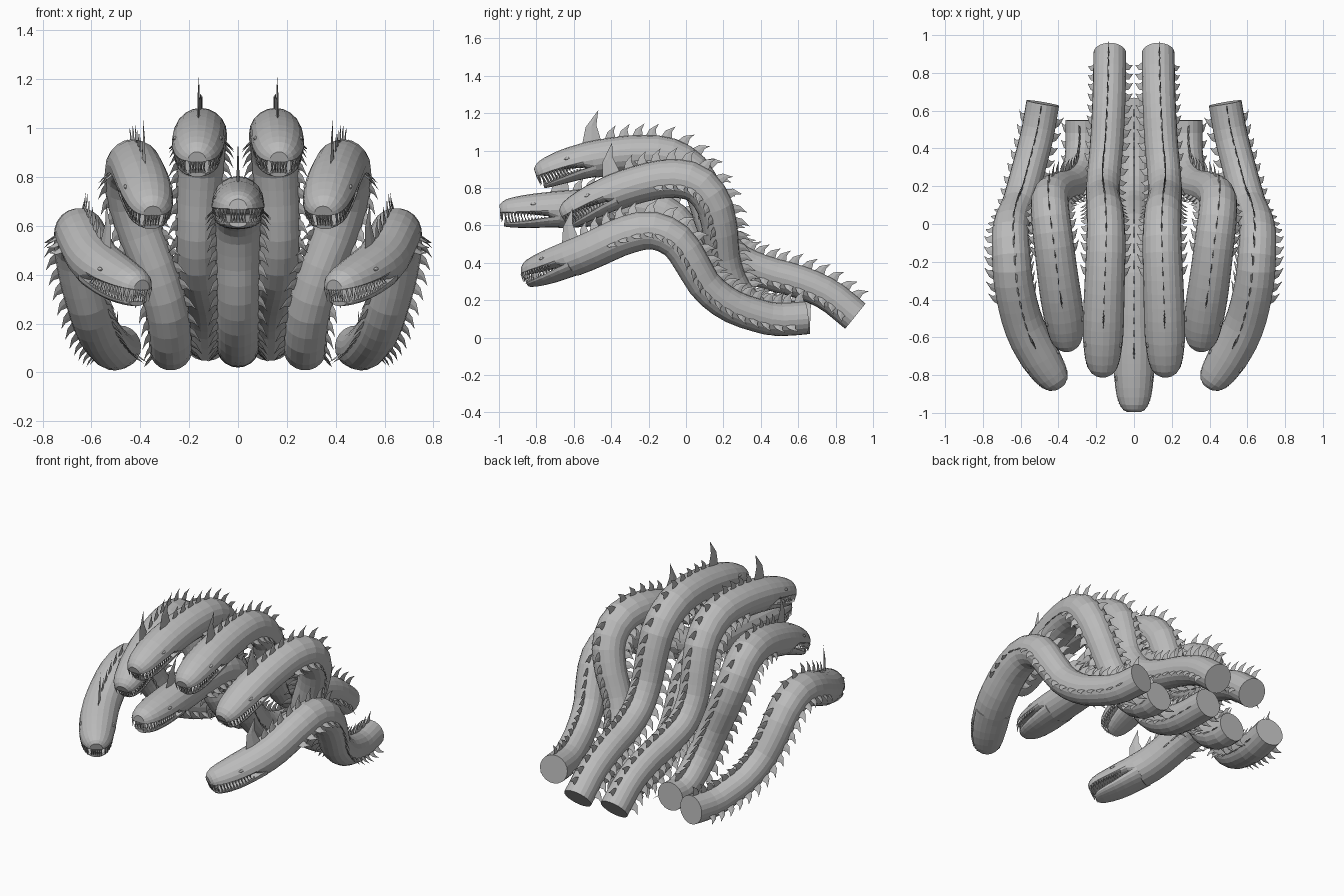
import bpy, bmesh, math
from mathutils import Vector, Matrix

cube = bpy.data.objects.get("Cube")
if cube:
    bpy.data.objects.remove(cube, do_unlink=True)

grey = bpy.data.materials.new("stone grey")
grey.use_nodes = True
grey.diffuse_color = (0.5, 0.5, 0.5, 1)
grey.node_tree.nodes["Principled BSDF"].inputs["Base Color"].default_value = (0.5, 0.5, 0.5, 1)

SIDES = 20


def finish(bm, name):
    bmesh.ops.recalc_face_normals(bm, faces=bm.faces)
    mesh = bpy.data.meshes.new(name)
    bm.to_mesh(mesh)
    bm.free()
    mesh.materials.append(grey)
    obj = bpy.data.objects.new(name, mesh)
    bpy.context.collection.objects.link(obj)
    return obj


def lookup(table, s):
    """Straight-line interpolation of a (distance, value) table."""
    for (a, va), (b, vb) in zip(table, table[1:]):
        if s <= b:
            return va + (vb - va) * max(0, s - a) / (b - a)
    return table[-1][1]


class Path:
    """Smooth path from snout to neck end, with a side and up vector everywhere."""

    def __init__(self, points):
        p = [Vector(q) for q in points]
        p = [2 * p[0] - p[1]] + p + [2 * p[-1] - p[-2]]
        self.pts = []
        for a, b, c, d in zip(p, p[1:], p[2:], p[3:]):
            for i in range(12):
                t = i / 12
                self.pts.append(0.5 * (2 * b + (c - a) * t + (2 * a - 5 * b + 4 * c - d) * t * t
                                       + (3 * b - a - 3 * c + d) * t ** 3))
        self.pts.append(p[-2])
        self.dist, self.frames = [0], []
        up = Vector((0, 0, 1))
        for i, q in enumerate(self.pts):
            if i:
                self.dist.append(self.dist[-1] + (q - self.pts[i - 1]).length)
            t = (self.pts[min(i + 1, len(self.pts) - 1)] - self.pts[max(i - 1, 0)]).normalized()
            up = (up - t * up.dot(t)).normalized()
            self.frames.append((t, t.cross(up), up))
        self.length = self.dist[-1]

    def frame(self, s):
        i = 0
        while i < len(self.dist) - 2 and self.dist[i + 1] < s:
            i += 1
        f = (s - self.dist[i]) / (self.dist[i + 1] - self.dist[i])
        pos = self.pts[i].lerp(self.pts[i + 1], f)
        t, side, up = (a.lerp(b, f).normalized() for a, b in zip(self.frames[i], self.frames[i + 1]))
        return pos, t, side, up


# Half width, height above and depth below the centre line, by distance from the snout
WIDTH = [(0, .038), (.015, .06), (.05, .083), (.1, .095), (.2, .107), (.3, .109), (.7, .104), (1.2, .09), (2, .087)]
TOP = [(0, .04), (.015, .056), (.04, .07), (.1, .084), (.2, .095), (.3, .1), (.7, .104), (1.2, .09), (2, .087)]
LIP = [(0, .004), (.13, .01), (.26, .032), (.31, .098), (.7, .104), (1.2, .09), (2, .087)]
JAW_TOP = [(0, -.06), (.13, -.053), (.3, -.034)]
JAW_DEPTH = [(0, .012), (.05, .025), (.2, .045), (.32, .06)]


def jaw_width(s):
    return lookup(WIDTH, max(0, s - .02)) * .94


def sweep(path, stations, section, name):
    """Loft half-ellipse sections: section(s) gives width, top, bottom, centre."""
    bm = bmesh.new()
    rings = []
    for s in stations:
        pos, t, side, up = path.frame(s)
        w, top, bottom, mid = section(s)
        ring = []
        for k in range(SIDES):
            a = math.tau * k / SIDES
            v = math.sin(a)
            ring.append(bm.verts.new(pos + side * w * math.cos(a) + up * (mid + v * (top if v > 0 else bottom))))
        rings.append(ring)
    for r, q in zip(rings, rings[1:]):
        for k in range(SIDES):
            j = (k + 1) % SIDES
            bm.faces.new((r[k], r[j], q[j], q[k]))
    bm.faces.new(rings[0])
    bm.faces.new(rings[-1])
    return finish(bm, name)


def add_fin(bm, base, along, out, length, height):
    """Thin curved fin leaning toward the tail."""
    across = along.cross(out) * length * .06
    base = base - out * .012
    mid = base + out * (height * .5 + .012)
    front, back = base - along * length / 2, base + along * length / 2
    low = [bm.verts.new(v) for v in (front, base + across, back, base - across)]
    m = mid + along * length * .15
    high = [bm.verts.new(v) for v in (m - along * length * .3, m + across * .7, m + along * length * .26, m - across * .7)]
    tip = bm.verts.new(base + out * (height + .012) + along * length * .65)
    for k in range(4):
        j = (k + 1) % 4
        bm.faces.new((low[k], low[j], high[j], high[k]))
        bm.faces.new((high[k], high[j], tip))


def add_tooth(bm, base, point, along, side):
    ring = [bm.verts.new(base + d * .007) for d in (along, side, -along, -side)]
    tip = bm.verts.new(point)
    for k in range(4):
        bm.faces.new((ring[k], ring[(k + 1) % 4], tip))


def build_serpent(points, name):
    path = Path(points)
    # Neck and upper head
    count = round((path.length - .3) / .07)
    stations = [0, .015, .04, .08, .13, .19, .26, .31]
    stations += [.31 + (path.length - .31) * i / count for i in range(1, count + 1)]
    sweep(path, stations, lambda s: (lookup(WIDTH, s), lookup(TOP, s), lookup(LIP, s), 0), name + "_neck")
    # Lower jaw
    sweep(path, [.02, .035, .06, .1, .15, .2, .26, .32],
          lambda s: (jaw_width(s), .002, lookup(JAW_DEPTH, s), lookup(JAW_TOP, s)), name + "_jaw")
    # Teeth along both jaws and across the front
    bm = bmesh.new()
    spots = [(.012 + .017 * i, sign * .94) for i in range(13) for sign in (-1, 1)]
    spots += [(.006, f) for f in (-.6, -.35, -.12, .12, .35, .6)]
    for s, f in spots:
        gap = .048 * (1 - s / .3)
        pos, t, side, up = path.frame(s)
        base = pos + side * lookup(WIDTH, s) * f - up * lookup(LIP, s) * .25
        add_tooth(bm, base, base - up * (gap + .008), t, side)
        s2 = s + .022
        pos, t, side, up = path.frame(s2)
        base = pos + side * jaw_width(s2) * f * .97 + up * lookup(JAW_TOP, s2)
        add_tooth(bm, base, base + up * gap * .8, t, side)
    finish(bm, name + "_teeth")
    # Eyes
    bm = bmesh.new()
    pos, t, side, up = path.frame(.18)
    for sign in (-1, 1):
        centre = pos + side * sign * lookup(WIDTH, .18) * .89 + up * lookup(TOP, .18) * .42
        basis = Matrix((t, side, up)).transposed().to_4x4()
        bmesh.ops.create_uvsphere(bm, u_segments=10, v_segments=6, radius=.011,
                                  matrix=Matrix.Translation(centre) @ basis @ Matrix.Diagonal((1.5, .7, .7, 1)))
    finish(bm, name + "_eyes")
    # Tall crest, back fins and a row of fins low on each flank
    bm = bmesh.new()
    pos, t, side, up = path.frame(.325)
    add_fin(bm, pos + up * lookup(TOP, .325), t, up, .105, .155)
    s = .42
    while s < path.length - .02:
        pos, t, side, up = path.frame(s)
        r = lookup(TOP, s)
        add_fin(bm, pos + up * r, t, up, .062, .062)
        if .5 < s < path.length - .05:
            for sign in (-1, 1):
                root = (side * sign - up * .35).normalized()
                out = (side * sign - up * .95).normalized()
                add_fin(bm, pos + root * r, t, out, .062, .052)
        s += .068
    finish(bm, name + "_fins")


# Centre lines from snout to neck end
middle = [(0, -.995, .67), (0, -.8, .677), (0, -.6, .688), (0, -.4, .7), (0, -.2, .69), (0, -.06, .62),
          (0, .03, .48), (0, .1, .33), (0, .22, .2), (0, .4, .12), (0, .665, .107)]
upper = [(.168, -.8, .865), (.165, -.65, .915), (.16, -.45, .96), (.153, -.25, .98), (.148, -.08, .962),
         (.152, .05, .87), (.16, .11, .72), (.165, .16, .56), (.16, .26, .425), (.145, .42, .35),
         (.135, .6, .3), (.13, .76, .23), (.128, .905, .115)]
inner = [(.35, -.66, .645), (.37, -.5, .725), (.4, -.3, .805), (.425, -.1, .85), (.443, .05, .828), (.443, .14, .73),
         (.405, .18, .59), (.34, .2, .42), (.295, .25, .27), (.278, .35, .15), (.275, .45, .1), (.275, .55, .1)]
outer = [(.395, -.86, .34), (.5, -.7, .39), (.585, -.53, .455), (.635, -.33, .545), (.65, -.18, .573), (.655, -.05, .515),
         (.64, .03, .4), (.608, .11, .27), (.572, .24, .17), (.53, .4, .113), (.507, .5, .096), (.483, .64, .105)]

build_serpent(middle, "middle_serpent")
for label, line in (("upper", upper), ("inner", inner), ("outer", outer)):
    for side_name, sign in (("left", 1), ("right", -1)):
        build_serpent([(x * sign, y, z) for x, y, z in line], f"{side_name}_{label}_serpent")
